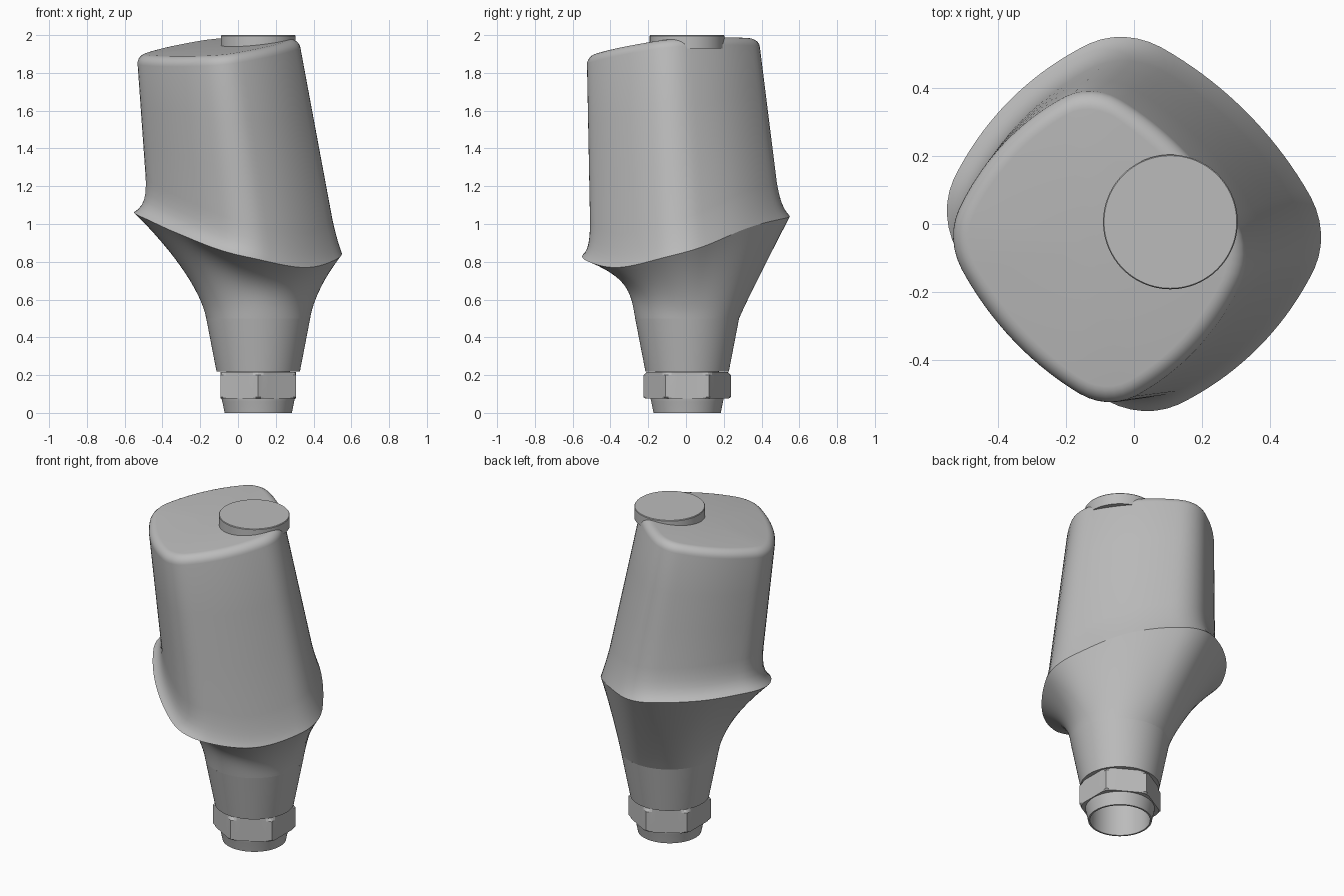
import bpy, bmesh, math
from mathutils import Vector

cube = bpy.data.objects.get("Cube")
if cube:
    bpy.data.objects.remove(cube, do_unlink=True)

N = 96
ANGLES = [2 * math.pi * i / N for i in range(N)]
AXIS = Vector((0.107, 0.006, 0))
HALF = math.sqrt(0.5)

metal = bpy.data.materials.new("satin_grey_metal")
metal.use_nodes = True
GREY = (0.5, 0.5, 0.5, 1)
metal.diffuse_color = GREY
metal.node_tree.nodes["Principled BSDF"].inputs["Base Color"].default_value = GREY


def loft(name, rings, cap_start=True, cap_end=True, sharp=32):
    """Skin a stack of closed rings, with fans over the ends."""
    bm = bmesh.new()
    loops = [[bm.verts.new(p) for p in ring] for ring in rings]
    for low, high in zip(loops, loops[1:]):
        for i in range(N):
            j = (i + 1) % N
            bm.faces.new((low[i], low[j], high[j], high[i]))
    for loop, wanted in ((loops[0], cap_start), (loops[-1], cap_end)):
        if wanted:
            middle = bm.verts.new(sum((v.co for v in loop), Vector()) / N)
            for i in range(N):
                bm.faces.new((loop[i], loop[(i + 1) % N], middle))
    bmesh.ops.recalc_face_normals(bm, faces=bm.faces)
    mesh = bpy.data.meshes.new(name)
    bm.to_mesh(mesh)
    bm.free()
    mesh.materials.append(metal)
    obj = bpy.data.objects.new(name, mesh)
    bpy.context.collection.objects.link(obj)
    bpy.ops.object.select_all(action='DESELECT')
    obj.select_set(True)
    bpy.context.view_layer.objects.active = obj
    bpy.ops.object.shade_smooth_by_angle(angle=math.radians(sharp))


def circle(r, z):
    return [AXIS + Vector((r * math.cos(a), r * math.sin(a), z)) for a in ANGLES]


def hexagon(apothem, limit, z):
    """Hexagon with its corners turned down to a limiting radius."""
    ring = []
    for a in ANGLES:
        t = (a + math.pi / 6) % (math.pi / 3) - math.pi / 6
        r = min(apothem / math.cos(t), limit)
        ring.append(AXIS + Vector((r * math.cos(a), r * math.sin(a), z)))
    return ring


def diamond(cx, cy, tip, flat, bulge, stretch=1.0, skew=0.05):
    """Rounded diamond with bowed sides: tip and flat are the reach at a corner
    and at a side, bulge is the radius of the sides."""
    e = bulge - flat
    rc = ((tip * tip + 2 * tip * e * HALF + e * e - bulge * bulge)
          / (2 * (tip + e * HALF - bulge)))
    c = tip - rc
    join = Vector((c + e * HALF, e * HALF)).normalized() * rc + Vector((c, 0))
    tangent = math.atan2(join.y, join.x)
    ring = []
    for a in ANGLES:
        t = abs((a + math.pi / 4) % (math.pi / 2) - math.pi / 4)
        if t < tangent:
            r = c * math.cos(t) + math.sqrt(rc * rc - (c * math.sin(t)) ** 2)
        else:
            u = math.pi / 4 - t
            r = math.sqrt(bulge ** 2 - (e * math.sin(u)) ** 2) - e * math.cos(u)
        x, y = r * math.cos(a), r * math.sin(a) * stretch
        ring.append(Vector((cx + x - skew * y, cy + y - skew * x, 0)))
    return ring


def around(values, a):
    """Smooth periodic interpolation of values evenly spread round the axis."""
    n = len(values)
    k = a / (2 * math.pi) * n
    i, t = int(k), k % 1
    p0, p1, p2, p3 = (values[(i + d) % n] for d in (-1, 0, 1, 2))
    return p1 + 0.5 * t * (p2 - p0 + t * (2 * p0 - 5 * p1 + 4 * p2 - p3
                                          + t * (3 * (p1 - p2) + p3 - p0)))


# Hollow end ring below the hexagon
loft("end_ring", [circle(0.168, 0.45), circle(0.168, 0.0), circle(0.178, 0.0),
                  circle(0.19, 0.06), circle(0.195, 0.08), circle(0.195, 0.2)],
     cap_end=False)

# Hexagonal drive with chamfered corners
loft("hex_drive", [circle(0.18, 0.075), hexagon(0.2, 0.218, 0.075),
                   hexagon(0.2, 0.231, 0.083), hexagon(0.2, 0.231, 0.2),
                   hexagon(0.2, 0.214, 0.217), circle(0.18, 0.217)],
     cap_start=False, cap_end=False, sharp=12)

# Conical neck
loft("cone_neck", [circle(0.18, 0.22), circle(0.221, 0.22), circle(0.275, 0.5)],
     cap_start=False)

# Outlines of the wavy shoulder, the foot of the post and its top
shoulder = diamond(0, 0, 0.55, 0.491, 1.0)
shoulder_z = [around((0.845, 0.98, 1.04, 1.06, 1.06, 0.955, 0.83, 0.77), a)
              for a in ANGLES]
for p, z in zip(shoulder, shoulder_z):
    p.z = z
foot = diamond(0.012, -0.01, 0.497, 0.445, 0.9)
crown = diamond(-0.107, -0.07, 0.428, 0.38, 0.8, stretch=1.063)


def crown_z(p):
    return 1.957 + 0.108 * (p.x + p.y)


# Flare from the neck out to the shoulder
rings = []
for step in range(15):
    t = step / 14
    ring = []
    for a, m in zip(ANGLES, shoulder):
        heading = math.atan2(m.y, m.x)
        start = AXIS + 0.275 * Vector((math.cos(heading), math.sin(heading), 0))
        power = around((1.6, 1.05, 1.05, 1.1, 1.6, 1.8, 3.4, 2.6), a)
        p = start.lerp(m, 0.2 * t + 0.8 * t ** power)
        p.z = 0.5 + (m.z - 0.5) * t
        ring.append(p)
    rings.append(ring)


def wall(i, z):
    """Point on the straight side of the post at height z."""
    base = shoulder_z[i] + 0.13
    p = foot[i].lerp(crown[i], (z - base) / (crown_z(crown[i]) - base))
    p.z = z
    return p


# Concave step from the shoulder into the post
for share, rise in ((0.72, 0.015), (0.45, 0.037), (0.24, 0.067), (0.1, 0.105),
                    (0.03, 0.145), (0, 0.18)):
    ring = []
    for i in range(N):
        p = wall(i, shoulder_z[i] + rise)
        ring.append(p.lerp(Vector((shoulder[i].x, shoulder[i].y, p.z)), share))
    rings.append(ring)

# Straight sides, then the rounded rim of the sloping top
for t in (0.33, 0.66):
    rings.append([wall(i, shoulder_z[i] + 0.18 + t * (crown_z(crown[i]) - shoulder_z[i] - 0.24))
                  for i in range(N)])
middle = sum(crown, Vector()) / N
ROUND = 0.048
for step in range(7):
    a = step / 6 * math.pi / 2
    inset, drop = ROUND * (1 - math.cos(a)), ROUND * (1 - math.sin(a))
    ring = []
    for i in range(N):
        p = wall(i, crown_z(crown[i]) - drop)
        p += Vector((middle.x - p.x, middle.y - p.y, 0)).normalized() * inset
        p.z = crown_z(p) - drop
        ring.append(p)
    rings.append(ring)
loft("post_and_shoulder", rings, cap_start=False)

# Round plug standing out of the sloping top
loft("screw_plug", [circle(0.198, 1.93), circle(0.198, 1.996), circle(0.195, 2.0)])
